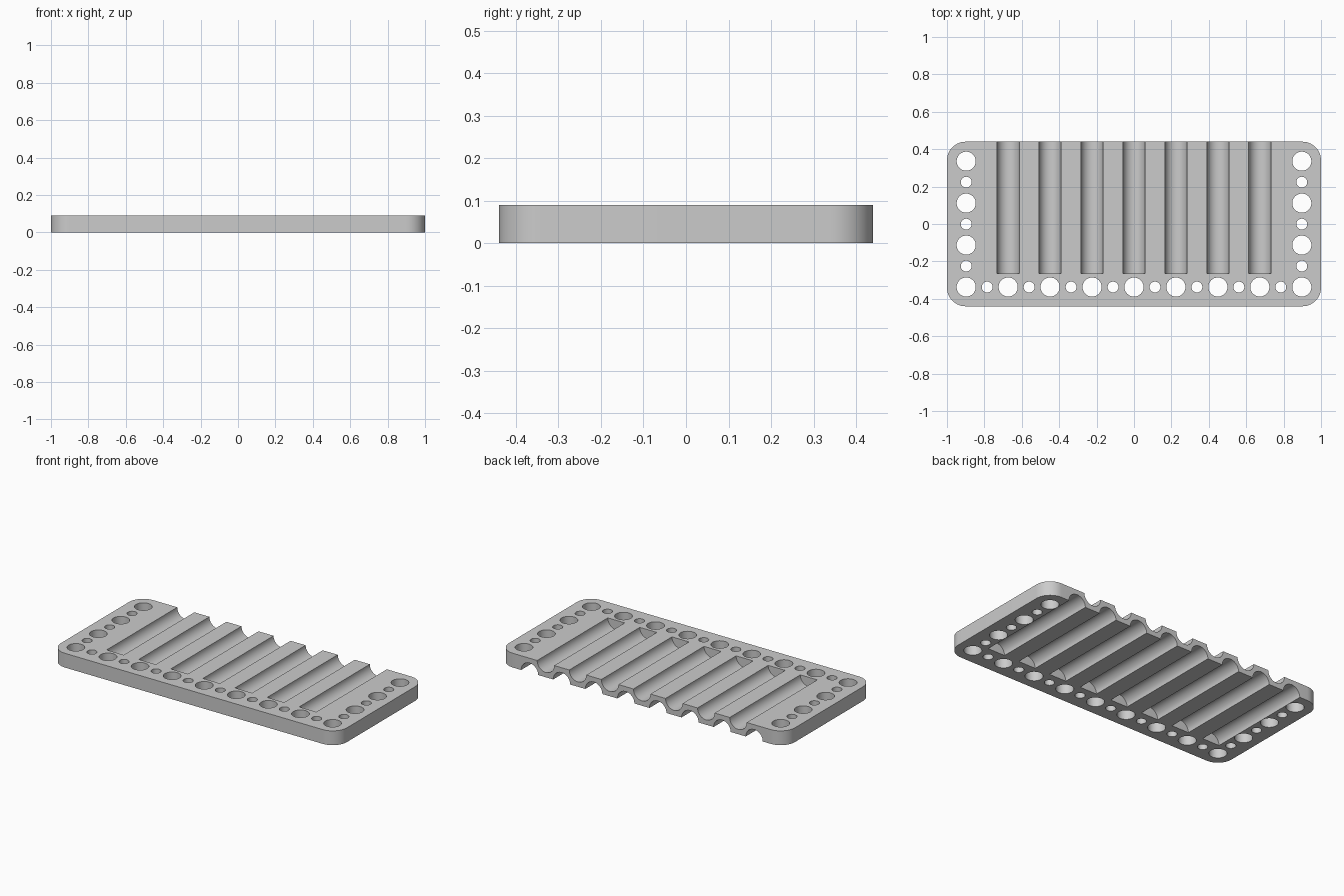
import bpy, bmesh, math
from mathutils import Matrix

cube = bpy.data.objects.get("Cube")
if cube:
    bpy.data.objects.remove(cube, do_unlink=True)

WIDTH, DEPTH, THICK = 2.0, 0.88, 0.09
CORNER = 0.1
PITCH = 0.2243
HOLE_Y = 0.337
BIG, SMALL, GROOVE = 0.051, 0.029, 0.0595
GROOVE_FRONT, GROOVE_BACK = -0.265, 0.54

grey = bpy.data.materials.new("plain grey")
grey.use_nodes = True
colour = (0.6, 0.6, 0.6, 1)
grey.diffuse_color = colour
grey.node_tree.nodes["Principled BSDF"].inputs["Base Color"].default_value = colour


def make_object(name, bm):
    mesh = bpy.data.meshes.new(name)
    bm.to_mesh(mesh)
    bm.free()
    mesh.materials.append(grey)
    obj = bpy.data.objects.new(name, mesh)
    bpy.context.collection.objects.link(obj)
    return obj


def add_rod(bm, radius, length, matrix, sides=48):
    bmesh.ops.create_cone(bm, cap_ends=True, segments=sides, radius1=radius,
                          radius2=radius, depth=length, matrix=matrix)


def add_hole(bm, x, y, radius):
    add_rod(bm, radius, THICK * 3, Matrix.Translation((x, y, THICK / 2)))


def add_groove(bm, x, z):
    middle = (GROOVE_FRONT + GROOVE_BACK) / 2
    turn = Matrix.Rotation(math.pi / 2, 4, "X")
    add_rod(bm, GROOVE, GROOVE_BACK - GROOVE_FRONT,
            Matrix.Translation((x, middle, z)) @ turn, 64)


# Plate with rounded upright corners
bm = bmesh.new()
bmesh.ops.create_cube(bm, size=1, matrix=Matrix.Translation((0, 0, THICK / 2))
                      @ Matrix.Diagonal((WIDTH, DEPTH, THICK, 1)))
upright = [e for e in bm.edges if abs(e.verts[0].co.z - e.verts[1].co.z) > THICK / 2]
bmesh.ops.bevel(bm, geom=upright, offset=CORNER, segments=14, profile=0.5, affect="EDGES")
plate = make_object("grooved_plate", bm)

# Holes along the front: large and small in turn
bm = bmesh.new()
for i in range(-8, 9):
    add_hole(bm, i * PITCH / 2, -HOLE_Y, SMALL if i % 2 else BIG)

# Holes up both sides
for side in (-1, 1):
    for j in range(1, 7):
        add_hole(bm, side * 4 * PITCH, -HOLE_Y + j * PITCH / 2, SMALL if j % 2 else BIG)

# Half-round grooves, staggered between the top and the underside
for i in range(-7, 8):
    add_groove(bm, i * PITCH / 2, 0 if i % 2 else THICK)
cutter = make_object("hole_and_groove_cutter", bm)
cutter.hide_render = True

# Cut, then drop the cutter
cut = plate.modifiers.new("cut", "BOOLEAN")
cut.operation = "DIFFERENCE"
cut.solver = "EXACT"
cut.object = cutter
bpy.ops.object.select_all(action="DESELECT")
plate.select_set(True)
bpy.context.view_layer.objects.active = plate
bpy.ops.object.modifier_apply(modifier="cut")
bpy.data.objects.remove(cutter, do_unlink=True)
bpy.ops.object.shade_smooth_by_angle(angle=math.radians(30))
